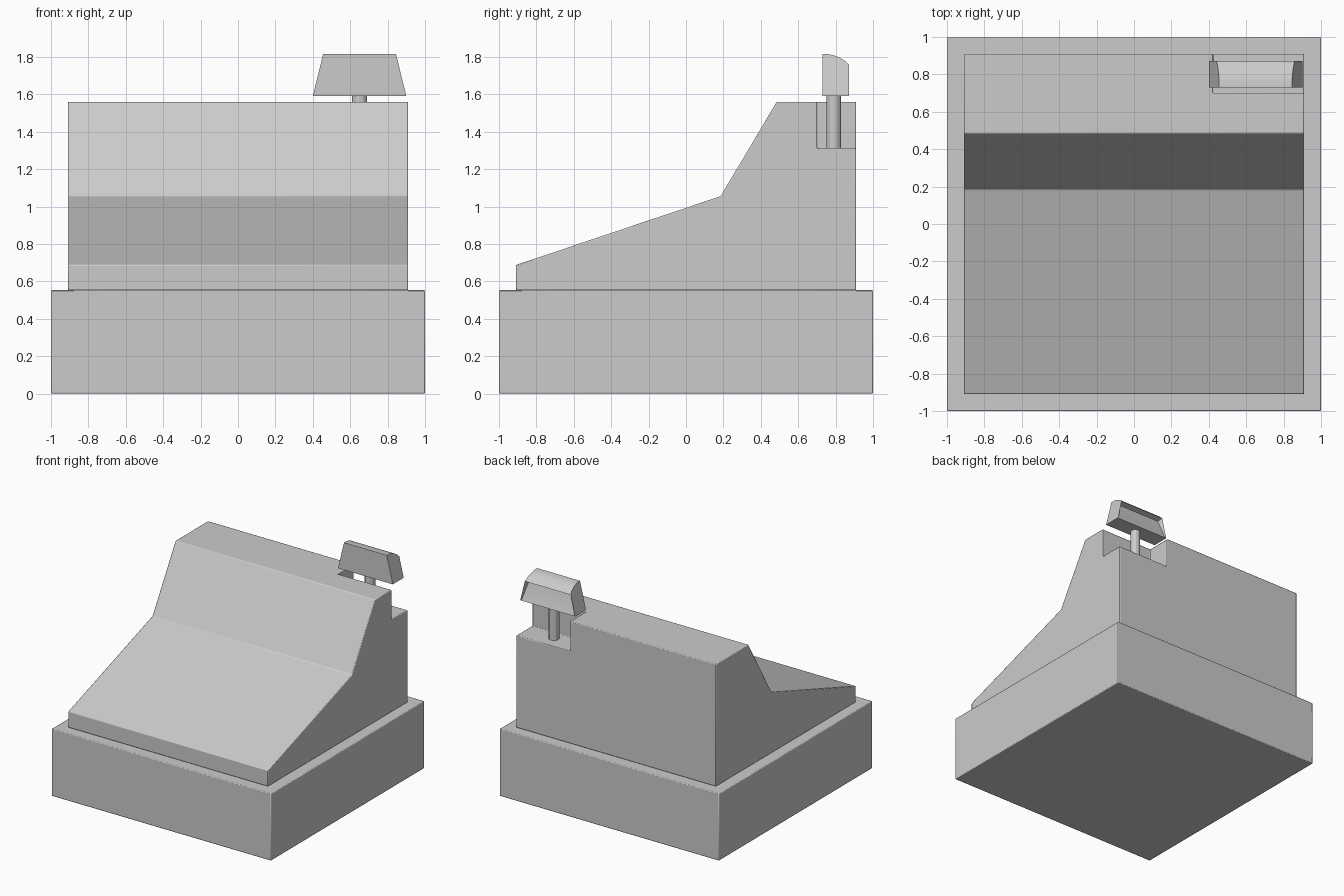
import bpy, bmesh

if "Cube" in bpy.data.objects:
    bpy.data.objects.remove(bpy.data.objects["Cube"])


def to_object(name, bm):
    bmesh.ops.recalc_face_normals(bm, faces=bm.faces)
    mesh = bpy.data.meshes.new(name)
    bm.to_mesh(mesh)
    bm.free()
    ob = bpy.data.objects.new(name, mesh)
    bpy.context.collection.objects.link(ob)
    return ob


def extrude_profile(points, x0, x1):
    """Prism from a closed (y, z) profile running along x."""
    bm = bmesh.new()
    face = bm.faces.new([bm.verts.new((x0, y, z)) for y, z in points])
    ext = bmesh.ops.extrude_face_region(bm, geom=[face])
    for v in ext["geom"]:
        if isinstance(v, bmesh.types.BMVert):
            v.co.x = x1
    return bm


def rect(y0, y1, z0, z1):
    return [(y0, z0), (y1, z0), (y1, z1), (y0, z1)]


def finish(ob, bevel=0):
    if bevel:
        mod = ob.modifiers.new("Soft edges", "BEVEL")
        mod.width = bevel
        mod.segments = 2
        mod.limit_method = "ANGLE"
    bpy.ops.object.select_all(action="DESELECT")
    bpy.context.view_layer.objects.active = ob
    ob.select_set(True)
    bpy.ops.object.shade_smooth_by_angle(angle=0.5)


# Cash drawer
drawer = to_object("cash_drawer", extrude_profile(rect(-1, 1, 0, 0.553), -1, 1))
finish(drawer, 0.006)

# Sloped housing with a notch in the back right corner
housing = to_object("housing", extrude_profile(
    [(-0.91, 0.553), (-0.91, 0.687), (0.185, 1.055), (0.485, 1.56),
     (0.91, 1.56), (0.91, 0.553)], -0.91, 0.91))
cutter = to_object("notch_cutter", extrude_profile(rect(0.70, 1.1, 1.312, 1.8), 0.42, 1.1))
cutter.hide_render = True
cutter.hide_set(True)
notch = housing.modifiers.new("Notch", "BOOLEAN")
notch.operation = "DIFFERENCE"
notch.solver = "EXACT"
notch.object = cutter
bpy.context.view_layer.objects.active = housing
bpy.ops.object.modifier_apply(modifier="Notch")
bpy.data.objects.remove(cutter)
finish(housing, 0.006)

# Display post
bpy.ops.mesh.primitive_cylinder_add(vertices=12, radius=0.04, depth=0.30,
                                    location=(0.65, 0.79, 1.46))
post = bpy.context.object
post.name = "display_post"
finish(post)

# Customer display: tapered ends and a curved hood over a tilted screen
bm = extrude_profile(
    [(0.73, 1.59), (0.73, 1.815), (0.765, 1.814), (0.79, 1.808), (0.82, 1.797),
     (0.848, 1.78), (0.872, 1.757), (0.872, 1.59)], -1, 1)
for v in bm.verts:
    v.co.x = 0.65 + v.co.x * (0.25 - (v.co.z - 1.59) * 0.245)
bmesh.ops.recalc_face_normals(bm, faces=bm.faces)
screen = next(f for f in bm.faces if f.normal.y > 0.99)
bmesh.ops.inset_region(bm, faces=[screen], thickness=0.014)
lower, upper = [], []
for v in screen.verts:
    (upper if v.co.z > 1.68 else lower).append(v)
for v in upper:
    v.co.y -= 0.045
for v in lower:
    v.co.y -= 0.004
display = to_object("customer_display", bm)
finish(display)
